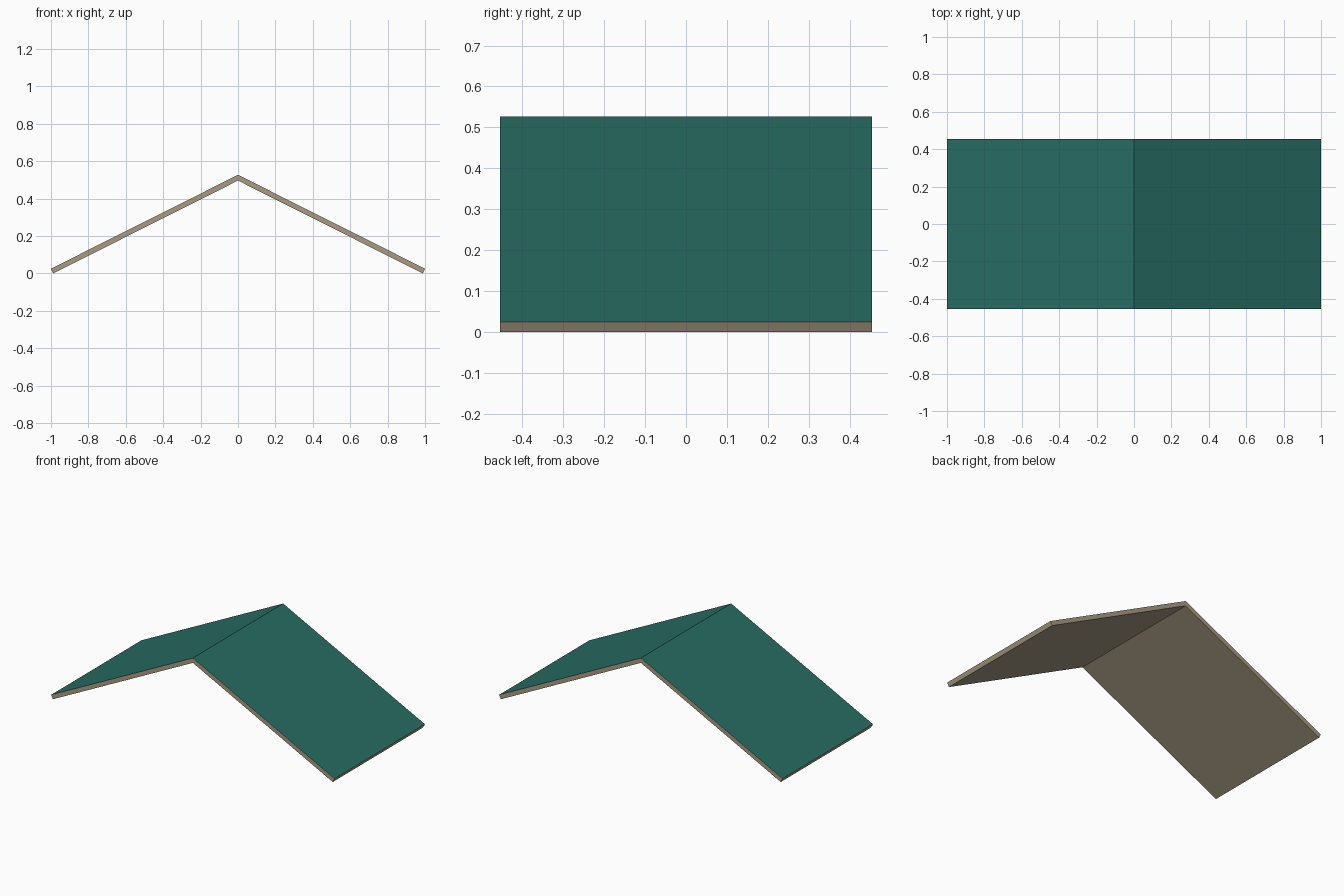
import bpy, bmesh

if "Cube" in bpy.data.objects:
    bpy.data.objects.remove(bpy.data.objects["Cube"])

HALF_DEPTH = 0.455


def material(name, color):
    m = bpy.data.materials.new(name)
    m.diffuse_color = color
    m.use_nodes = True
    m.node_tree.nodes["Principled BSDF"].inputs["Base Color"].default_value = m.diffuse_color
    return m


# Gable profile in x/z: outer eave-ridge-eave, then back along the underside
outer = [(-1.0, 0.025), (0.0, 0.527), (1.0, 0.025)]
inner = [(0.9875, 0.0), (0.0, 0.496), (-0.9875, 0.0)]
profile = outer + inner

bm = bmesh.new()
front = [bm.verts.new((x, -HALF_DEPTH, z)) for x, z in profile]
back = [bm.verts.new((x, HALF_DEPTH, z)) for x, z in profile]
n = len(profile)

# Long faces: the first two are the green roof covering, the rest bare board
for i in range(n):
    j = (i + 1) % n
    face = bm.faces.new((front[i], front[j], back[j], back[i]))
    face.material_index = 0 if i < 2 else 1

# Gable end faces, one quad per slope
for ring in (front, back):
    for idx in ((0, 1, 4, 5), (1, 2, 3, 4)):
        face = bm.faces.new([ring[k] for k in idx])
        face.material_index = 1

bmesh.ops.recalc_face_normals(bm, faces=bm.faces)
mesh = bpy.data.meshes.new("gable_roof")
bm.to_mesh(mesh)
bm.free()

mesh.materials.append(material("roof_green", (0.021, 0.150, 0.125, 1)))
mesh.materials.append(material("board_tan", (0.40, 0.33, 0.23, 1)))
roof = bpy.data.objects.new("gable_roof", mesh)
bpy.context.collection.objects.link(roof)
